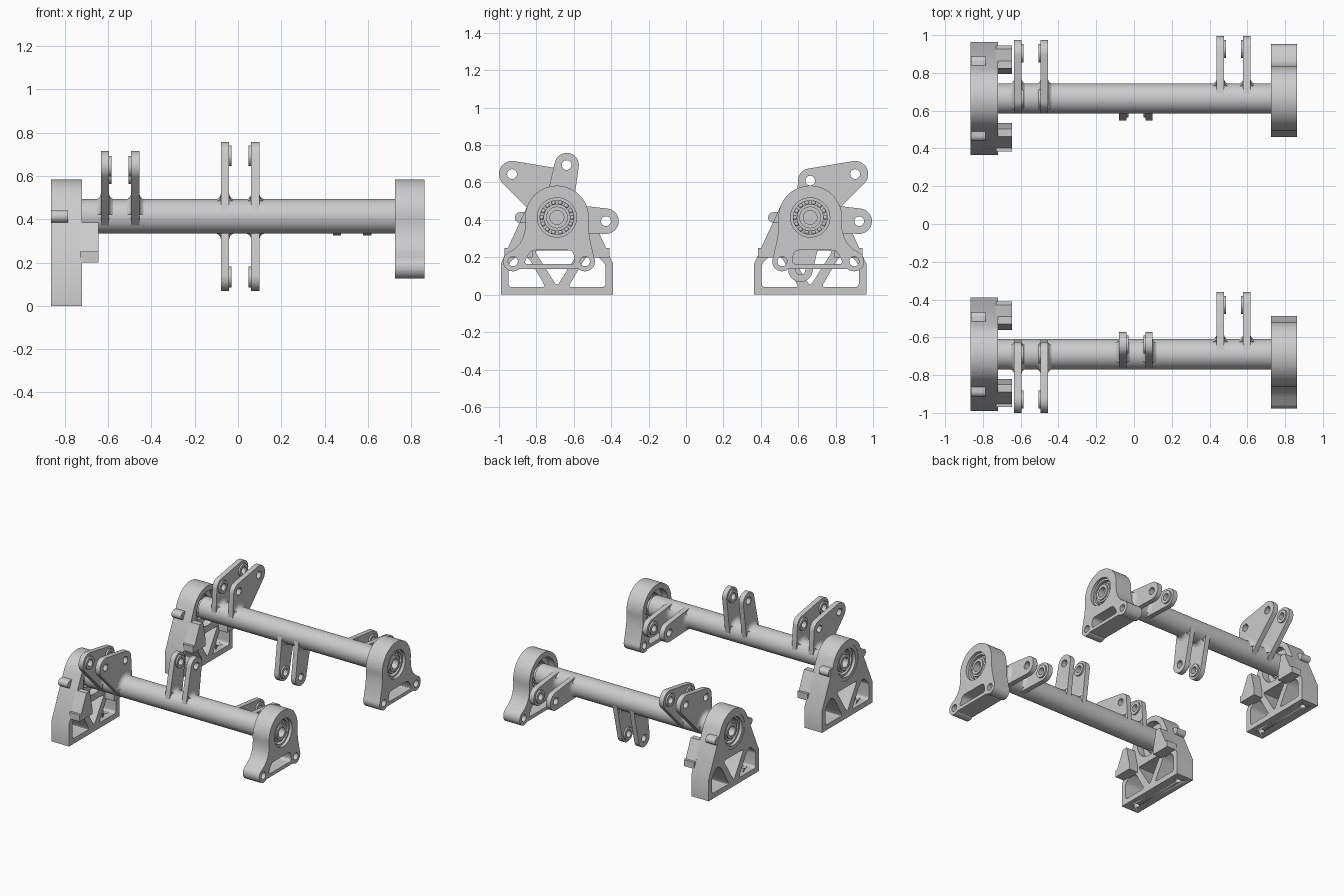
import bpy, bmesh, math
from mathutils import Matrix, Vector
from mathutils.geometry import convex_hull_2d

if "Cube" in bpy.data.objects:
    bpy.data.objects.remove(bpy.data.objects["Cube"])

SHAFT_Z, SHAFT_R = 0.413, 0.08
# maps profile (u, v, depth) to world (y, z, x)
AXES = Matrix(((0, 0, 1, 0), (1, 0, 0, 0), (0, 1, 0, 0), (0, 0, 0, 1)))


def finish(name, bm):
    """Turn a bmesh into a smooth-by-angle object."""
    bmesh.ops.remove_doubles(bm, verts=bm.verts, dist=1e-5)
    bmesh.ops.recalc_face_normals(bm, faces=bm.faces)
    me = bpy.data.meshes.new(name)
    bm.to_mesh(me)
    bm.free()
    me.shade_smooth()
    me.set_sharp_from_angle(angle=math.radians(30))
    ob = bpy.data.objects.new(name, me)
    bpy.context.collection.objects.link(ob)
    return ob


def arc(cu, cv, r, a0=0, a1=360, n=40):
    full = a1 - a0 == 360
    angs = [math.radians(a0 + (a1 - a0) * i / (n if full else n - 1)) for i in range(n)]
    return [(cu + r * math.cos(a), cv + r * math.sin(a)) for a in angs]


def hull(pts):
    return [pts[i] for i in convex_hull_2d([Vector(p) for p in pts])]


def rounded(pts, r, n=5):
    """Polygon with rounded corners."""
    out = []
    for i, p in enumerate(pts):
        p, a, b = Vector(p), Vector(pts[i - 1]), Vector(pts[(i + 1) % len(pts)])
        s, e = p + (a - p).normalized() * r, p + (b - p).normalized() * r
        for k in range(n + 1):
            t = k / n
            out.append(tuple(s * (1 - t) ** 2 + p * 2 * t * (1 - t) + e * t * t))
    return out


def prism(name, loops, x0, x1, y0, s=1):
    """Extrude a y-z outline (first loop) with holes (other loops) along x."""
    cu = bpy.data.curves.new(name, 'CURVE')
    cu.dimensions, cu.fill_mode, cu.extrude = '2D', 'BOTH', (x1 - x0) / 2
    for lp in loops:
        sp = cu.splines.new('POLY')
        sp.points.add(len(lp) - 1)
        for q, (u, v) in zip(sp.points, lp):
            q.co = (u * s, v, 0, 1)
        sp.use_cyclic_u = True
    tmp = bpy.data.objects.new(name, cu)
    bpy.context.collection.objects.link(tmp)
    dg = bpy.context.evaluated_depsgraph_get()
    me = bpy.data.meshes.new_from_object(tmp.evaluated_get(dg))
    bm = bmesh.new()
    bm.from_mesh(me)
    bpy.data.objects.remove(tmp)
    bpy.data.meshes.remove(me)
    bm.transform(Matrix.Translation(((x0 + x1) / 2, y0, 0)) @ AXES)
    return finish(name, bm)


def lathe(name, prof, y, z, a0=0, a1=360, n=48):
    """Revolve a closed (x, radius) profile around an axis along x."""
    bm = bmesh.new()
    full = a1 - a0 == 360
    steps = n if full else n + 1
    rings = []
    for i in range(steps):
        a = math.radians(a0 + (a1 - a0) * i / n)
        rings.append([bm.verts.new((x, y + r * math.cos(a), z + r * math.sin(a))) for x, r in prof])
    m = len(prof)
    for i in range(n):
        p, q = rings[i], rings[(i + 1) % steps]
        for j in range(m):
            bm.faces.new((p[j], p[(j + 1) % m], q[(j + 1) % m], q[j]))
    if not full:
        bm.faces.new(rings[0])
        bm.faces.new(rings[-1])
    return finish(name, bm)


def tube(name, x0, x1, ri, ro, y, z):
    return lathe(name, [(x0, ri), (x1, ri), (x1, ro), (x0, ro)], y, z, n=40)


def lever_pair(name, y0, xc, tips):
    """Two parallel lever plates; tips are (dy, dz, end radius) from the shaft axis."""
    for d in (-1, 1):
        x = xc + d * 0.07
        pts = arc(0, SHAFT_Z, SHAFT_R - 0.002)
        holes = []
        for u, v, r in tips:
            pts += arc(u, SHAFT_Z + v, r)
            holes.append(arc(u, SHAFT_Z + v, 0.03, n=28))
        prism(name + "_plate", [hull(pts)] + holes, x - 0.019, x + 0.019, y0)
        for u, v, r in tips:
            # bushing boss on the inner side, running through the plate
            xs = sorted((x - d * 0.031, x + d * 0.017))
            tube(name + "_bushing", xs[0], xs[1], 0.026, 0.048 if r > 0 else 0, y0 + u, SHAFT_Z + v)
        # concave root fillet where the plate meets the shaft
        angs = [math.degrees(math.atan2(v, u)) for u, v, r in tips]
        prof = [(x + sx * (0.019 + e), r) for sx, seq in
                ((-1, ((0.025, 0.077), (0.011, 0.084), (0.003, 0.094), (0, 0.106))),
                 (1, ((0, 0.106), (0.003, 0.094), (0.011, 0.084), (0.025, 0.077)))) for e, r in seq]
        lathe(name + "_fillet", prof, y0, SHAFT_Z, min(angs) - 38, max(angs) + 38, 20)


def bearing(y0, d):
    """Ball bearing in the housing at the d (-1 left, 1 right) end."""
    x = d * 0.805
    tube("bearing_outer_ring", x - 0.035, x + 0.035, 0.09, 0.106, y0, SHAFT_Z)
    tube("bearing_inner_ring", x - 0.035, x + 0.035, 0.057, 0.072, y0, SHAFT_Z)
    tube("bearing_cage", x - 0.006, x + 0.006, 0.071, 0.091, y0, SHAFT_Z)
    bm = bmesh.new()
    for u, v in arc(y0, SHAFT_Z, 0.081, n=14):
        bmesh.ops.create_uvsphere(bm, u_segments=12, v_segments=8, radius=0.0135,
                                  matrix=Matrix.Translation((x, u, v)))
    finish("bearing_balls", bm)
    xs = sorted((d * 0.862, d * 0.775))
    tube("bearing_housing_ring", xs[0], xs[1], 0.105, 0.131, y0, SHAFT_Z)


def left_bracket(y0):
    outline = hull(arc(0, SHAFT_Z, 0.17, n=64) + [(-0.3, 0), (0.3, 0), (0.3, 0.165), (-0.3, 0.165)])
    side = [(0.26, 0.04), (0.06, 0.04), (0.15, 0.195), (0.195, 0.225), (0.26, 0.165)]
    windows = [rounded([(k * u, v) for u, v in side], 0.022) for k in (-1, 1)]
    windows.append(rounded([(-0.12, 0.235), (0.12, 0.235), (0, 0.045)], 0.02))
    ob = prism("left_bracket", [outline, arc(0, SHAFT_Z, 0.13, n=48)] + windows, -0.865, -0.72, y0)
    # mounting holes through the foot
    bm = bmesh.new()
    for k in (-1, 1):
        bmesh.ops.create_cone(bm, cap_ends=True, segments=24, radius1=0.022, radius2=0.022, depth=0.06,
                              matrix=Matrix.Translation((-0.79, y0 + k * 0.225, 0.02)))
    cutter = finish("foot_hole_cutter", bm)
    cutter.hide_render = True
    cutter.hide_viewport = True
    mod = ob.modifiers.new("foot_holes", 'BOOLEAN')
    mod.object, mod.operation, mod.solver = cutter, 'DIFFERENCE', 'EXACT'
    for k in (-1, 1):
        # round side ears and inner stop lugs
        prism("bracket_ear", [hull(arc(0.197, SHAFT_Z, 0.028, n=24) + [(0.14, 0.385), (0.14, 0.441)])],
              -0.864, -0.785, y0, k)
        prism("stop_lug", [[(0.13, 0.2), (0.28, 0.2), (0.28, 0.25), (0.262, 0.25), (0.2, 0.385), (0.16, 0.385),
                            (0.13, 0.25)]], -0.73, -0.645, y0, k)


def right_bracket(y0, s):
    fl, fr, fz, r = -0.235, 0.15, 0.178, 0.053
    outline = (arc(0, SHAFT_Z, 0.17, -8, 188, 40)
               + [(-0.171, 0.345), (-0.182, 0.305), (-0.2, 0.272), (-0.228, 0.245)]
               + arc(fl, fz, r, 125, 310, 20) + arc(fr, fz, r, 230, 385, 20)
               + [(0.188, 0.245), (0.177, 0.295), (0.17, 0.345)])
    window = rounded([(-0.18, 0.163), (0.1, 0.163), (0.085, 0.238), (-0.14, 0.238)], 0.028)
    prism("right_bracket", [outline, arc(0, SHAFT_Z, 0.13, n=48), window,
                            arc(fl, fz, 0.026, n=24), arc(fr, fz, 0.026, n=24)], 0.725, 0.862, y0, s)


for y0, s in ((-0.69, 1), (0.664, -1)):
    # hollow shaft with stepped journals
    lathe("shaft", [(-0.85, 0.037), (0.85, 0.037), (0.85, 0.058), (0.745, 0.058), (0.745, SHAFT_R),
                    (-0.745, SHAFT_R), (-0.745, 0.058), (-0.85, 0.058)], y0, SHAFT_Z, n=64)
    left_bracket(y0)
    right_bracket(y0, s)
    bearing(y0, -1)
    bearing(y0, 1)
    # bell crank, middle lever and rear-pointing lever
    # (angles of the crank tips stay within 0..180 degrees)
    lever_pair("bell_crank", y0, -0.545, [(-0.24 * s, 0.232, 0.07), (0, 0.197, 0.065)])
    lever_pair("middle_lever", y0, 0.01, [(0.052 * s, 0.28 * s, 0.065)])
    lever_pair("end_lever", y0, 0.527, [(0.262, -0.02, 0.068)])
